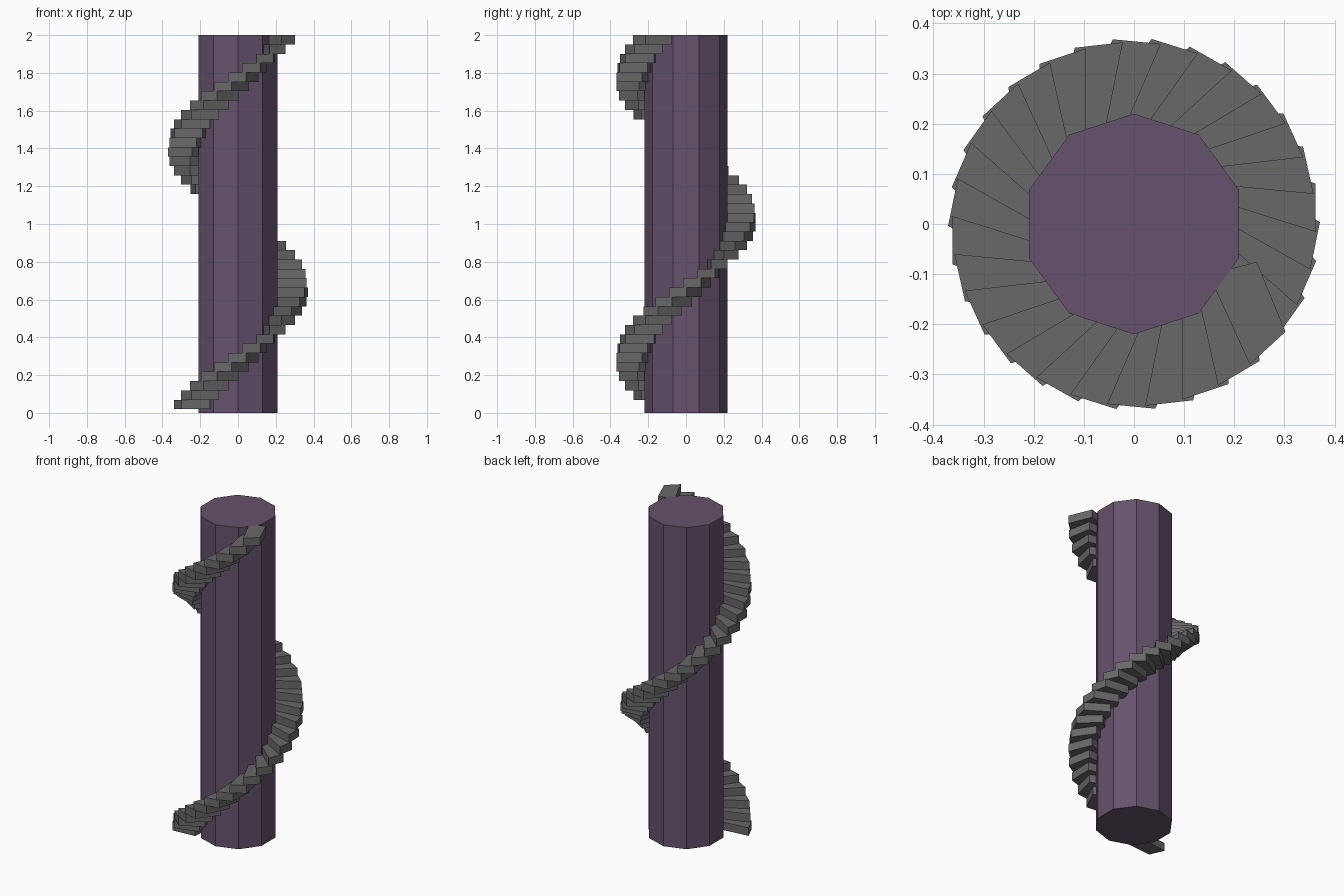
import bpy, bmesh
from math import radians
from mathutils import Matrix, Vector

if "Cube" in bpy.data.objects:
    bpy.data.objects.remove(bpy.data.objects["Cube"])

COLUMN_RADIUS, HEIGHT = 0.22, 2.0
STEPS, TURN = 40, radians(12)
START_Z = 0.02
RISE = (HEIGHT - START_Z) / STEPS


def material(name, color):
    mat = bpy.data.materials.new(name)
    mat.diffuse_color = (*color, 1)
    mat.use_nodes = True
    mat.node_tree.nodes["Principled BSDF"].inputs["Base Color"].default_value = mat.diffuse_color
    return mat


# Ten-sided central column
bpy.ops.mesh.primitive_cylinder_add(vertices=10, radius=COLUMN_RADIUS,
                                    depth=HEIGHT, location=(0, 0, HEIGHT / 2))
column = bpy.context.object
column.name = "column"
column.data.materials.append(material("purple_stone", (0.13, 0.085, 0.15)))

# Plan of the topmost step: inner trailing, outer trailing, outer leading, inner leading
PLAN = [(0.149, -0.101), (0.231, -0.280), (0.302, -0.215), (0.245, -0.0755)]


def add_step(bm, index):
    """Skewed slab, turned clockwise for every level below the top."""
    turn = Matrix.Rotation((index - STEPS + 1) * TURN, 3, 'Z')
    z = START_Z + index * RISE
    low = [bm.verts.new(turn @ Vector((x, y, z))) for x, y in PLAN]
    high = [bm.verts.new(v.co + Vector((0, 0, RISE))) for v in low]
    bm.faces.new(low[::-1])
    bm.faces.new(high)
    for i in range(4):
        j = (i + 1) % 4
        bm.faces.new((low[i], low[j], high[j], high[i]))


# Spiral stair around the column
bm = bmesh.new()
for i in range(STEPS):
    add_step(bm, i)
mesh = bpy.data.meshes.new("spiral_steps")
bm.to_mesh(mesh)
bm.free()
mesh.materials.append(material("dark_grey_stone", (0.14, 0.14, 0.14)))
steps = bpy.data.objects.new("spiral_steps", mesh)
bpy.context.collection.objects.link(steps)
